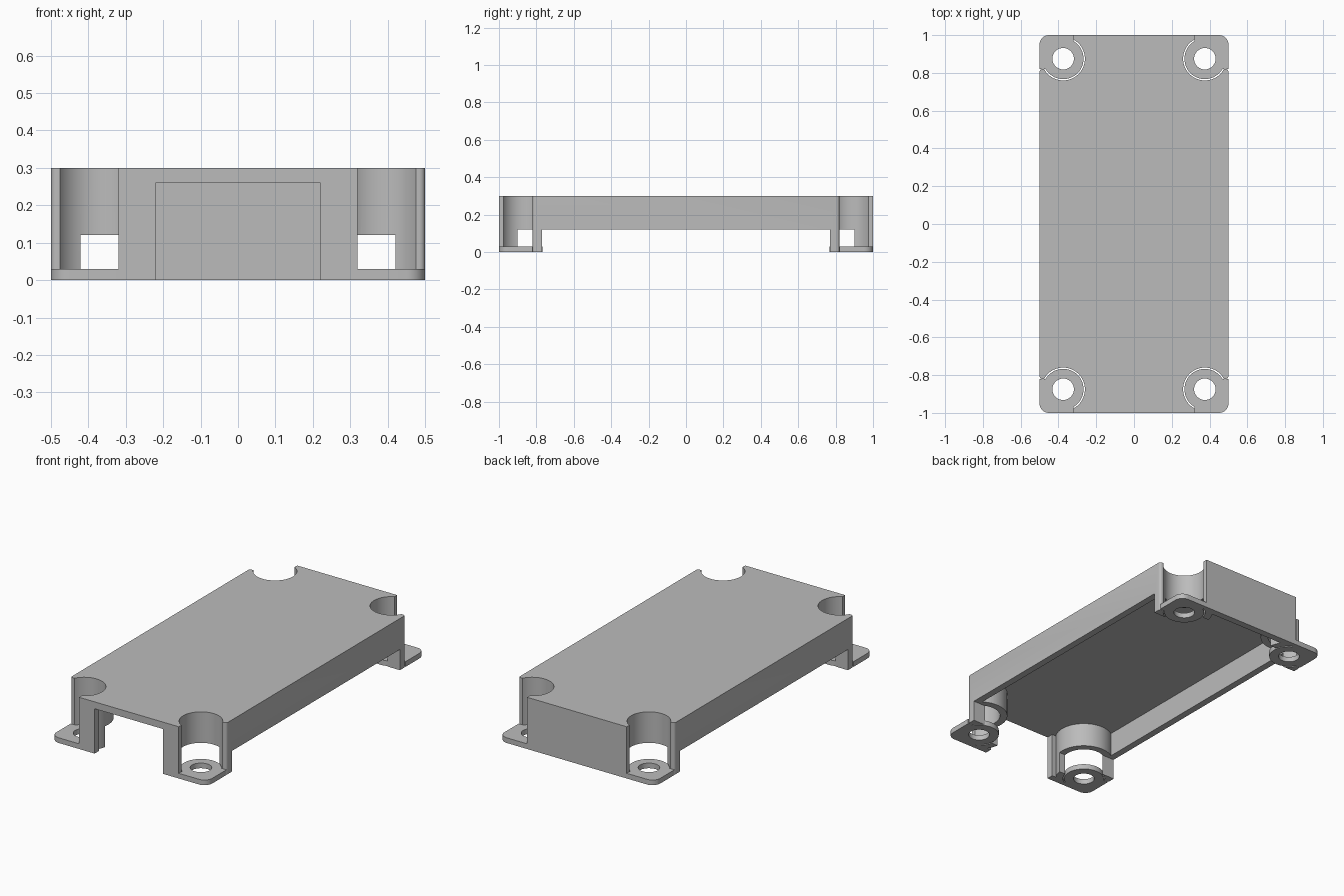
import bpy, bmesh
from math import sin, cos, radians, asin, acos, degrees, sqrt

if "Cube" in bpy.data.objects:
    bpy.data.objects.remove(bpy.data.objects["Cube"])

grey = bpy.data.materials.new("plain grey")
grey.use_nodes = True
grey.diffuse_color = (0.5, 0.5, 0.5, 1)
grey.node_tree.nodes["Principled BSDF"].inputs["Base Color"].default_value = (0.5, 0.5, 0.5, 1)

CX, CY = 0.375, 0.875          # screw centre in one quadrant
SIDE, END = 0.82, 0.32         # mouth of the corner recess


def arc(cx, cy, r, a0, a1, n):
    return [(cx + r * cos(radians(a0 + (a1 - a0) * i / n)),
             cy + r * sin(radians(a0 + (a1 - a0) * i / n))) for i in range(n + 1)]


def four_way(q):
    """Close a quadrant path by mirroring it across both axes."""
    back = q[::-1]
    return (q + [(-x, y) for x, y in back] + [(-x, -y) for x, y in q]
            + [(x, -y) for x, y in back])


def prism(name, outline, z0, z1):
    bm = bmesh.new()
    face = bm.faces.new([bm.verts.new((x, y, z0)) for x, y in outline])
    top = bmesh.ops.extrude_face_region(bm, geom=[face])["geom"]
    bmesh.ops.translate(bm, vec=(0, 0, z1 - z0),
                        verts=[v for v in top if isinstance(v, bmesh.types.BMVert)])
    bmesh.ops.recalc_face_normals(bm, faces=bm.faces)
    mesh = bpy.data.meshes.new(name)
    bm.to_mesh(mesh)
    bm.free()
    mesh.materials.append(grey)
    ob = bpy.data.objects.new(name, mesh)
    bpy.context.collection.objects.link(ob)
    return ob


def box(x0, x1, y0, y1, z0, z1):
    return prism("cutter", [(x0, y0), (x1, y0), (x1, y1), (x0, y1)], z0, z1)


def apply(ob, mod):
    with bpy.context.temp_override(object=ob, active_object=ob):
        bpy.ops.object.modifier_apply(modifier=mod.name)


def cut(ob, cutter):
    mod = ob.modifiers.new("cut", "BOOLEAN")
    mod.operation, mod.solver, mod.object = "DIFFERENCE", "EXACT", cutter
    apply(ob, mod)
    bpy.data.objects.remove(cutter)


def smooth(ob):
    bpy.ops.object.select_all(action="DESELECT")
    ob.select_set(True)
    bpy.context.view_layer.objects.active = ob
    bpy.ops.object.shade_smooth_by_angle(angle=radians(30))


def mouth_arc(r, n=32):
    """Arc around the screw from the side mouth to the end mouth."""
    a = degrees(asin((CY - SIDE) / r))
    return arc(CX, CY, r, -a, a - 270, n)


# Cover: scalloped block, hollowed from below
outer = arc(0.485, SIDE - 0.015, 0.015, 0, 90, 5) + mouth_arc(0.115) + [(END, 1.0)]
cover = prism("cover", four_way(outer), 0, 0.3)

ring, wall = 0.155, 0.04       # screw pocket outer radius, wall thickness
b = degrees(acos((0.5 - wall - CX) / ring))
inner = arc(CX, CY, ring, -b, b - 270, 32)
cut(cover, prism("cutter", four_way(inner), -0.1, 0.3 - wall))

# Raised side edges, pocket windows and the front opening
cut(cover, box(-0.6, 0.6, -0.77, 0.77, -0.1, 0.12))
cut(cover, box(-0.4, 0.4, -0.9, 0.9, -0.1, 0.12))
cut(cover, box(-0.22, 0.22, -1.1, -0.85, -0.1, 0.26))
smooth(cover)

# Screw feet: rounded corner plates with a hole, mirrored to all corners
plate = mouth_arc(0.108) + [(END, 1.0)] + arc(0.45, 0.95, 0.05, 90, 0, 8) + [(0.5, SIDE)]
feet = prism("screw_feet", plate, 0, 0.03)
cut(feet, prism("cutter", arc(CX, CY, 0.057, 0, 348.75, 31), -0.1, 0.1))
mirror = feet.modifiers.new("mirror", "MIRROR")
mirror.use_axis = (True, True, False)
mirror.use_mirror_merge = False
apply(feet, mirror)
smooth(feet)
